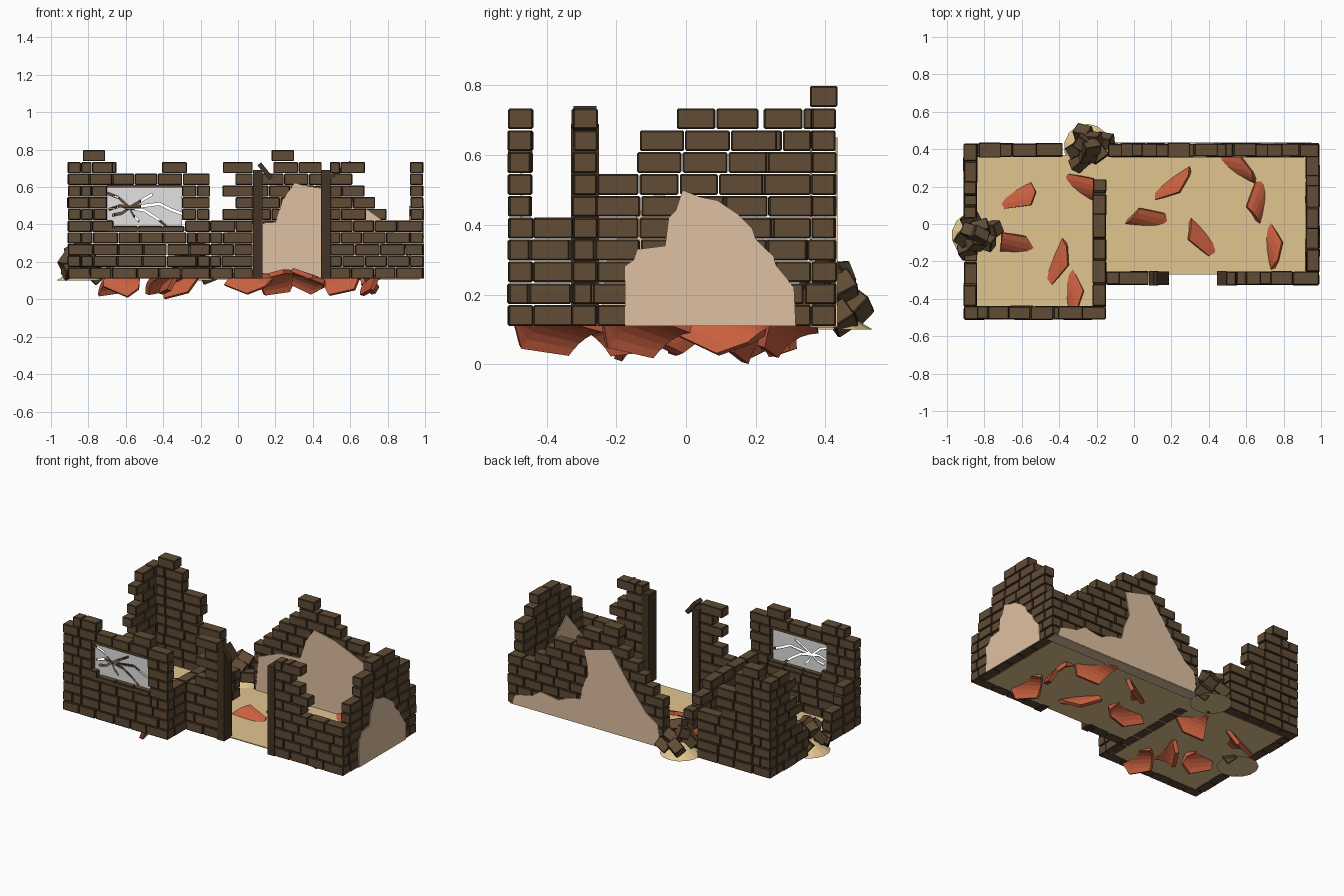
import bpy, bmesh, math, random
from mathutils import Matrix, Vector, Euler

random.seed(4)
if "Cube" in bpy.data.objects:
    bpy.data.objects.remove(bpy.data.objects["Cube"], do_unlink=True)


def material(name, r, g, b):
    m = bpy.data.materials.new(name)
    m.use_nodes = True
    m.diffuse_color = (r, g, b, 1)
    m.node_tree.nodes["Principled BSDF"].inputs["Base Color"].default_value = (r, g, b, 1)
    return m


BRICK = material("brown brick", .118, .072, .035)
EDGE = material("dark brick edge", .045, .028, .015)
PLASTER = material("old plaster", .74, .53, .36)
SAND = material("sandy floor", .76, .56, .28)
TILE = material("red roof tile", .58, .115, .05)
GLASS = material("grey glass", .76, .76, .76)
WOOD = material("dark wood", .055, .034, .018)

BASE, PITCH, LENGTH, THICK = .11, .0627, .125, .07
BEVEL = .0045


def finish(name, bm, *mats):
    bmesh.ops.recalc_face_normals(bm, faces=bm.faces)
    mesh = bpy.data.meshes.new(name)
    bm.to_mesh(mesh)
    bm.free()
    for m in mats:
        mesh.materials.append(m)
    ob = bpy.data.objects.new(name, mesh)
    bpy.context.collection.objects.link(ob)
    return ob


def add_box(bm, centre, size, turn=(0, 0, 0)):
    mat = (Matrix.Translation(centre) @ Euler(turn).to_matrix().to_4x4()
           @ Matrix.Diagonal((*size, 1)))
    bmesh.ops.create_cube(bm, size=1, matrix=mat)


def finish_bricks(name, bm):
    bmesh.ops.bevel(bm, geom=bm.edges[:], offset=BEVEL, segments=1,
                    affect='EDGES', material=1)
    return finish(name, bm, BRICK, EDGE)


def box(name, centre, size, mat, turn=(0, 0, 0)):
    bm = bmesh.new()
    add_box(bm, centre, size, turn)
    return finish(name, bm, mat)


def prism(name, points, axis, at, depth, mat):
    """Extrude a flat outline along an axis."""
    place = {'x': lambda u, v: (at, u, v), 'y': lambda u, v: (u, at, v),
             'z': lambda u, v: (u, v, at)}[axis]
    bm = bmesh.new()
    face = bm.faces.new([bm.verts.new(place(u, v)) for u, v in points])
    new = bmesh.ops.extrude_face_region(bm, geom=[face])["geom"]
    move = Vector([depth * (axis == k) for k in 'xyz'])
    bmesh.ops.translate(bm, vec=move, verts=[v for v in new if isinstance(v, bmesh.types.BMVert)])
    return finish(name, bm, mat)


def height(profile, s):
    for (a, za), (b, zb) in zip(profile, profile[1:]):
        if a <= s <= b:
            return za + (zb - za) * (s - a) / (b - a)
    return 0


def wall(name, along, at, profile, trim=(0, 0), parity=0, hole=None):
    """Lay staggered courses of bricks under a broken skyline."""
    bm = bmesh.new()
    for row in range(10):
        z = BASE + row * PITCH
        cut = THICK if (row + parity) % 2 else 0
        start, end = profile[0][0] + cut * trim[0], profile[-1][0] - cut * trim[1]
        spans = [(start, end)]
        if hole and row in (5, 6, 7):
            spans = [(start, hole[0]), (hole[1], end)]
        for s, e in spans:
            step = LENGTH * (.5 if row % 2 else 1)
            while e - s > .01:
                nxt = s + step * random.uniform(.9, 1.1)
                if e - nxt < .05:
                    nxt = e
                mid, size = (s + nxt) / 2, nxt - s - .003
                s, step = nxt, LENGTH
                if height(profile, mid) < z + .05:
                    continue
                tall = PITCH - .003
                if hole and row == 4 and hole[0] < mid < hole[1]:
                    tall *= .5
                off, wide = random.uniform(-.002, .002), THICK + random.uniform(-.003, .003)
                c, d = ((mid, at + off), (size, wide)) if along == 'x' else ((at + off, mid), (wide, size))
                add_box(bm, (*c, z + tall / 2), (*d, tall))
    return finish_bricks(name, bm)


# Floor
prism("floor", [(-.85, -.45), (-.18, -.45), (-.18, -.27), (.93, -.27), (.93, .37), (-.85, .37)],
      'z', .111, .006, SAND)

# Walls
FRONT, PORCH, BACK, LEFT, RIGHT, MIDDLE = -.475, -.29, .395, .955, -.875, -.185
wall("window_wall", 'x', FRONT,
     [(-.91, .74), (-.65, .74), (-.64, .68), (-.42, .68), (-.41, .74), (-.3, .74), (-.29, .68), (-.15, .68)],
     (1, 1), 0, (-.7, -.3))
wall("door_wall_right", 'x', PORCH, [(-.15, .42), (-.09, .43), (-.06, .74), (.08, .74)])
wall("door_wall_left", 'x', PORCH,
     [(.49, .74), (.63, .74), (.68, .55), (.76, .43), (.99, .43)], (0, 1))
wall("back_wall_right", 'x', BACK, [(-.91, .74), (-.66, .74), (-.5, .5), (-.38, .25)], (1, 0))
wall("back_wall_left", 'x', BACK,
     [(-.14, .4), (.08, .62), (.16, .74), (.48, .74), (.6, .6), (.7, .55), (.8, .48), (.9, .43), (.99, .43)],
     (0, 1))
wall("left_wall", 'y', LEFT,
     [(-.325, .43), (-.21, .43), (-.2, .6), (-.15, .62), (-.09, .68), (0, .73), (.03, .74), (.22, .74),
      (.3, .6), (.43, .43)], (1, 1), 1)
wall("right_wall_back", 'y', RIGHT,
     [(.03, .15), (.12, .43), (.2, .62), (.24, .74), (.43, .74)], (0, 1), 1)
wall("right_wall_front", 'y', RIGHT,
     [(-.51, .74), (-.45, .7), (-.42, .5), (-.34, .43), (-.27, .37), (-.14, .15)], (1, 0), 1)
wall("middle_wall", 'y', MIDDLE,
     [(-.51, .68), (-.45, .62), (-.42, .49), (-.36, .43), (.08, .43), (.24, .3)], (1, 0), 1)

# Loose bricks left on the highest points
bm = bmesh.new()
for x in (-.77, .24):
    add_box(bm, (x, BACK, BASE + 10.5 * PITCH), (.12, .08, .06))
finish_bricks("top_bricks", bm)

# Plaster patches on both sides of the walls
prism("plaster_left_outside",
      [(-.175, BASE), (-.175, .28), (-.15, .3), (-.14, .33), (-.06, .34), (-.05, .42), (-.03, .44),
       (-.01, .5), (.04, .48), (.09, .47), (.15, .43), (.19, .39), (.2, .36), (.25, .31), (.26, .28),
       (.31, .22), (.315, BASE)], 'x', LEFT + .034, .006, PLASTER)
prism("plaster_left_inside",
      [(-.25, BASE), (-.22, .33), (-.08, .5), (.04, .4), (.15, BASE)], 'x', LEFT - .034, -.006, PLASTER)
prism("plaster_back_outside",
      [(-.12, BASE), (-.1, .25), (-.02, .3), (.1, .45), (.24, .65), (.43, .6), (.4, .45), (.44, .36), (.46, .27),
       (.55, .25), (.62, .22), (.75, .24), (.8, .2), (.93, .17), (.95, BASE)], 'y', BACK + .034, .006, PLASTER)
prism("plaster_back_inside",
      [(-.12, BASE), (-.1, .34), (.05, .4), (.2, .41), (.24, .53), (.3, .62), (.45, .59), (.66, .5),
       (.8, .4), (.91, .25), (.91, BASE)], 'y', BACK - .034, -.006, PLASTER)
box("plaster_footing", (.42, BACK, .108), (1.1, .076, .005), PLASTER)

# Doorway timber
for side, x in (("right", .105), ("left", .47)):
    box("door_post_" + side, (x, PORCH, .4), (.05, .08, .58), WOOD)
box("broken_lintel_right", (.145, PORCH, .685), (.1, .07, .025), WOOD, (0, .9, 0))
box("broken_lintel_left", (.54, PORCH, .685), (.16, .066, .025), WOOD, (0, -.6, 0))

# Cracked window pane
box("window_sill", (-.5, FRONT, .372), (.4, .07, .018), BRICK)
box("window_head", (-.5, FRONT, .605), (.4, .07, .014), BRICK)
pane = prism("window_pane", [(-.7, .38), (-.3, .38), (-.3, .6), (-.7, .6)], 'y', FRONT, .006, GLASS)
HUB = (-.58, .49)
cracks = [[(-.64, .545), (-.72, .575)], [(-.63, .5), (-.69, .48)], [(-.62, .46), (-.67, .45)],
          [(-.56, .45), (-.53, .42)], [(-.53, .52), (-.46, .56)],
          [(-.42, .51), (-.36, .48), (-.28, .45)], [(-.5, .475), (-.43, .43), (-.36, .37)]]
for i, path in enumerate(cracks):
    path = [HUB] + path
    w = .007
    cutter = prism(f"crack_cutter_{i}", [(x, z + w) for x, z in path] + [(x, z - w) for x, z in path[::-1]],
                   'y', FRONT - .02, .05, GLASS)
    cutter.hide_render = True
    cutter.hide_set(True)
    cut = pane.modifiers.new("crack", 'BOOLEAN')
    cut.operation, cut.solver, cut.object = 'DIFFERENCE', 'EXACT', cutter


# Curved roof tile shards stuck in the floor
def shard(i, x, y, turn):
    bm = bmesh.new()
    rows = []
    for end, spread in ((-.1, .6), (.04, .7), (.1, .25)):
        angles = [spread * (k / 3 - 1) for k in range(7)]
        rows.append([bm.verts.new((.14 * math.sin(a), end + .04 * a * (-1) ** i,
                                   .14 * math.cos(a) - .125)) for a in angles])
    for lower, upper in zip(rows, rows[1:]):
        for k in range(6):
            bm.faces.new((lower[k], lower[k + 1], upper[k + 1], upper[k]))
    ob = finish(f"tile_shard_{i}", bm, TILE)
    ob.location = (x, y, .105)
    ob.rotation_euler = (random.choice((-1, 1)) * random.uniform(.25, .45),
                         random.choice((-1, 1)) * random.uniform(.55, .8), math.radians(turn - 90))
    ob.modifiers.new("thickness", 'SOLIDIFY').thickness = .024


spots = [(-.63, .17, 5), (-.29, .18, 0), (-.62, -.14, -30), (-.42, -.18, 45), (-.35, -.38, -60), (.07, 0, -30),
         (.38, -.06, -20), (.21, .24, 10), (.55, .28, 0), (.69, .12, 50), (.72, -.13, -50)]
for i, spot in enumerate(spots):
    shard(i, *spot)

# Rubble heaps in the wall gaps
for name, x, y in (("back", -.25, .41), ("side", -.85, -.06)):
    bm = bmesh.new()
    bmesh.ops.create_cone(bm, cap_ends=True, segments=14, radius1=.125, radius2=.04, depth=.05,
                          matrix=Matrix.Translation((x, y, .125)))
    finish(name + "_dirt_mound", bm, SAND)
    bm = bmesh.new()
    for k in range(9):
        a, r = k * 2.4, .02 + .01 * k
        add_box(bm, (x + r * math.cos(a), y + r * math.sin(a), .27 - .017 * k), (.09, .07, .065),
                [random.uniform(-.9, .9) for _ in range(3)])
    finish_bricks(name + "_rubble", bm)
